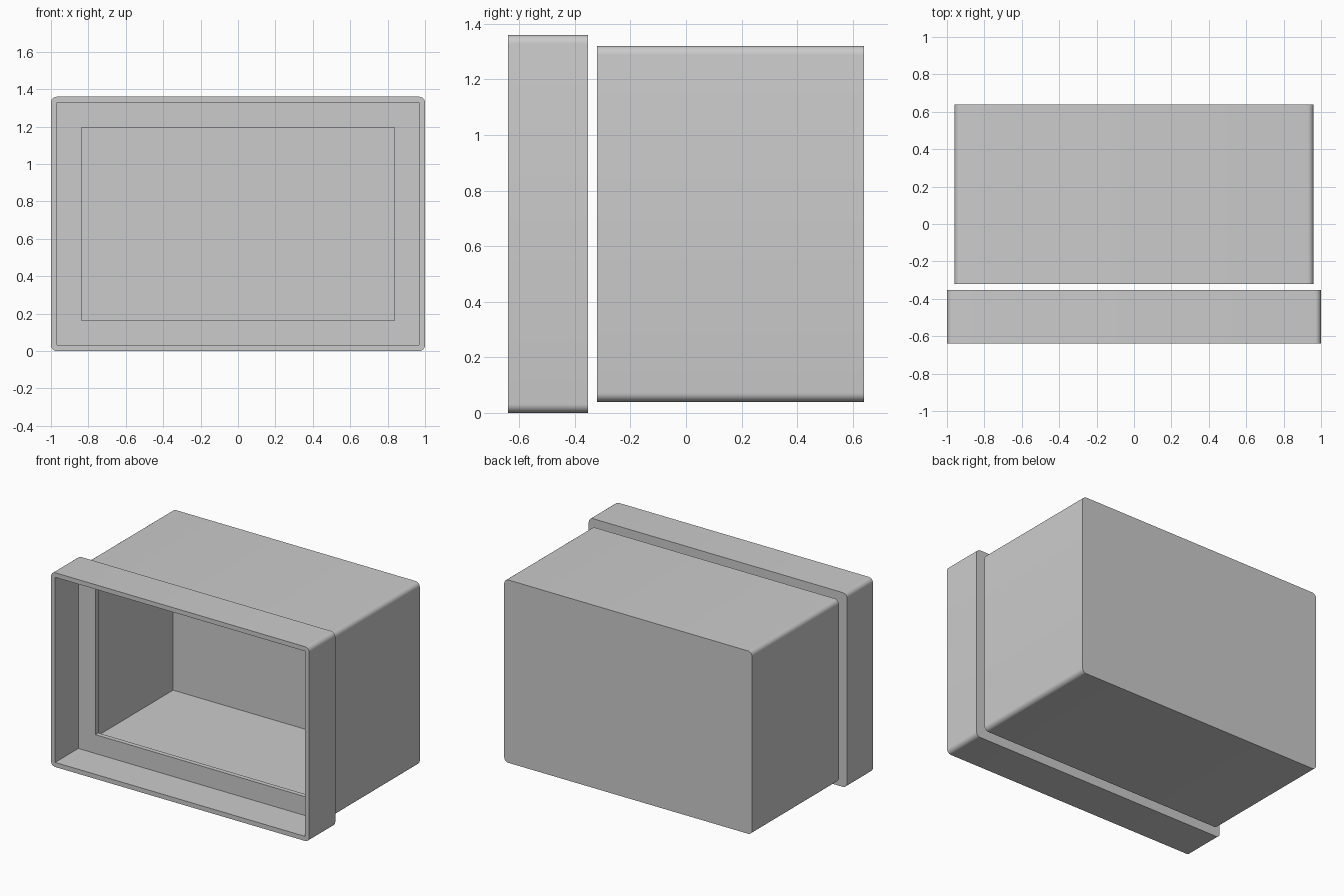
import bpy, bmesh, math

if "Cube" in bpy.data.objects:
    bpy.data.objects.remove(bpy.data.objects["Cube"])

T = 0.032   # wall thickness and corner radius
ZC = 0.68   # centre height


def block(name, hx, hz, y0, y1, rounded=False):
    """Box along y; optionally rounds the four edges running front to back."""
    bm = bmesh.new()
    bmesh.ops.create_cube(bm, size=1)
    for v in bm.verts:
        v.co = (v.co.x * 2 * hx, y0 + (v.co.y + 0.5) * (y1 - y0), ZC + v.co.z * 2 * hz)
    if rounded:
        edges = [e for e in bm.edges if abs(e.verts[0].co.y - e.verts[1].co.y) > 0.01]
        bmesh.ops.bevel(bm, geom=edges, offset=T, segments=6, profile=0.5, affect='EDGES')
    me = bpy.data.meshes.new(name)
    bm.to_mesh(me)
    bm.free()
    ob = bpy.data.objects.new(name, me)
    bpy.context.collection.objects.link(ob)
    return ob


def carve(ob, *dims):
    """Cut a sharp-cornered pocket from the object and shade it."""
    cutter = block(ob.name + "_cutter", *dims)
    mod = ob.modifiers.new("carve", 'BOOLEAN')
    mod.object, mod.solver = cutter, 'EXACT'
    bpy.ops.object.select_all(action='DESELECT')
    bpy.context.view_layer.objects.active = ob
    ob.select_set(True)
    bpy.ops.object.modifier_apply(modifier=mod.name)
    bpy.data.objects.remove(cutter)
    bpy.ops.object.shade_smooth_by_angle(angle=math.radians(30))


# Front frame: shallow recess with a windowed back plate
frame = block("front_frame", 1.0, 0.68, -0.64, -0.352, True)
carve(frame, 1.0 - T, 0.68 - T, -0.7, -0.352 - T)
carve(frame, 0.836, 0.516, -0.7, -0.3)

# Rear housing: hollow box open towards the frame
housing = block("rear_housing", 0.96, 0.64, -0.32, 0.64, True)
carve(housing, 0.96 - T, 0.64 - T, -0.4, 0.64 - T)
